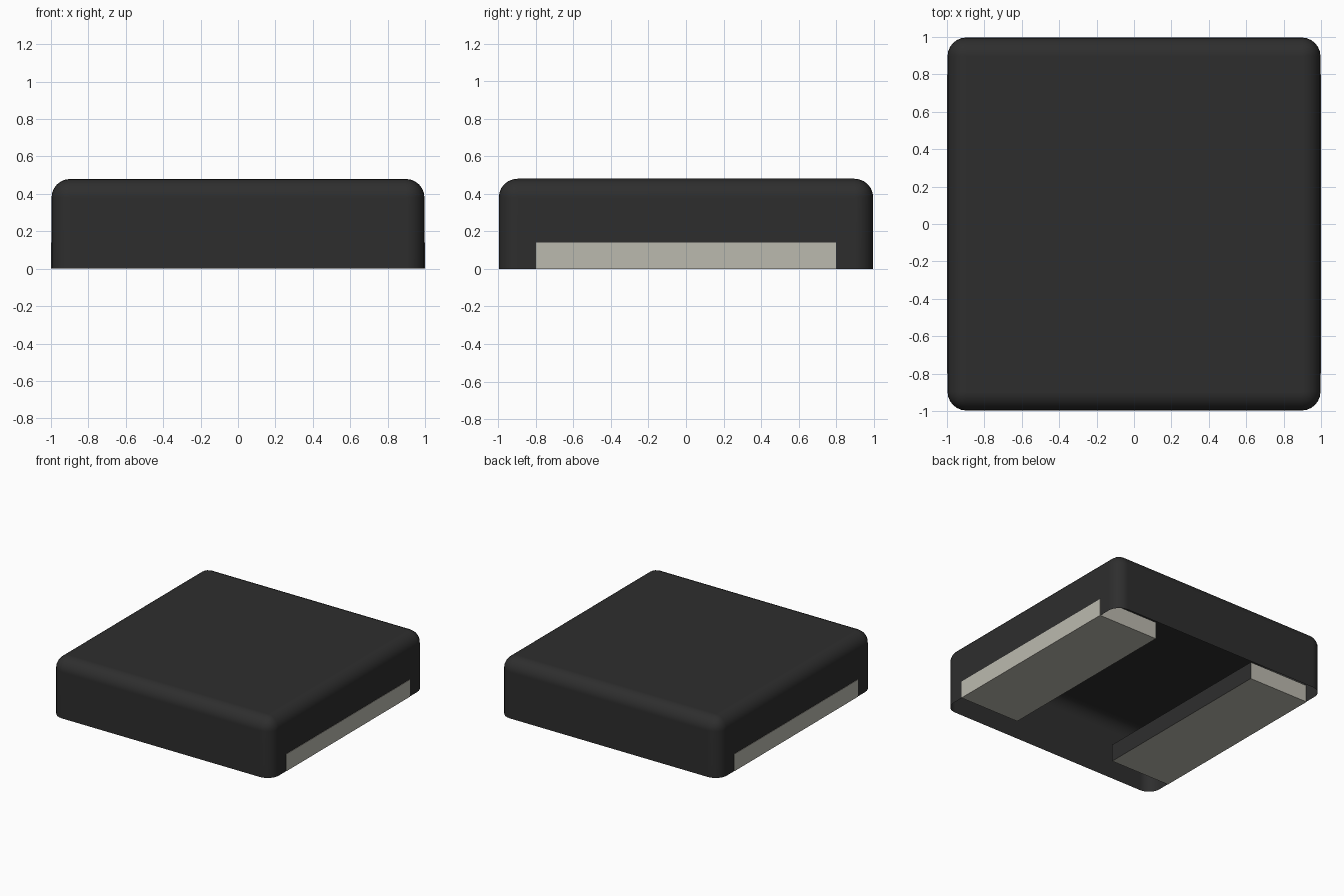
import bpy
import bmesh
from mathutils import Matrix

default = bpy.data.objects.get("Cube")
if default:
    bpy.data.objects.remove(default, do_unlink=True)


def make_material(name, rgb):
    mat = bpy.data.materials.new(name)
    mat.use_nodes = True
    colour = (*rgb, 1)
    mat.diffuse_color = colour
    mat.node_tree.nodes["Principled BSDF"].inputs["Base Color"].default_value = colour
    return mat


def box_mesh(low, high):
    """Box between two corners, as a bmesh."""
    bm = bmesh.new()
    size = [b - a for a, b in zip(low, high)]
    middle = [(a + b) / 2 for a, b in zip(low, high)]
    bmesh.ops.create_cube(bm, size=1, matrix=Matrix.Translation(middle) @ Matrix.Diagonal((*size, 1)))
    return bm


def add_object(name, bm, materials):
    mesh = bpy.data.meshes.new(name)
    bm.to_mesh(mesh)
    bm.free()
    obj = bpy.data.objects.new(name, mesh)
    bpy.context.collection.objects.link(obj)
    for mat in materials:
        mesh.materials.append(mat)
    return obj


charcoal = make_material("charcoal", (0.027, 0.027, 0.027))
warm_grey = make_material("warm grey", (0.5, 0.49, 0.43))

HEIGHT = 0.48
HALF = 0.997
PAD_TOP = 0.14
PAD_INNER = 0.46

# Rounded shell, open underneath
bm = box_mesh((-HALF, -HALF, 0), (HALF, HALF, HEIGHT))
floor = [f for f in bm.faces if f.normal.z < -0.5]
bmesh.ops.delete(bm, geom=floor, context="FACES")
edges = [e for e in bm.edges if not e.is_boundary]
bmesh.ops.bevel(bm, geom=edges, offset=0.1, segments=6, profile=0.5, affect="EDGES")
shell = add_object("shell", bm, [charcoal])
bpy.context.view_layer.objects.active = shell
shell.select_set(True)
bpy.ops.object.shade_smooth_by_angle()
shell.modifiers.new("even_shading", "WEIGHTED_NORMAL").keep_sharp = True

# Side pads, flush with the shell, dark on the face towards the middle
for side, name in ((1, "left_pad"), (-1, "right_pad")):
    xs = sorted((side * PAD_INNER, side))
    bm = box_mesh((xs[0], -0.8, 0), (xs[1], 0.8, PAD_TOP))
    bm.normal_update()
    for face in bm.faces:
        face.material_index = int(face.normal.x * side < -0.5)
    add_object(name, bm, [warm_grey, charcoal])
